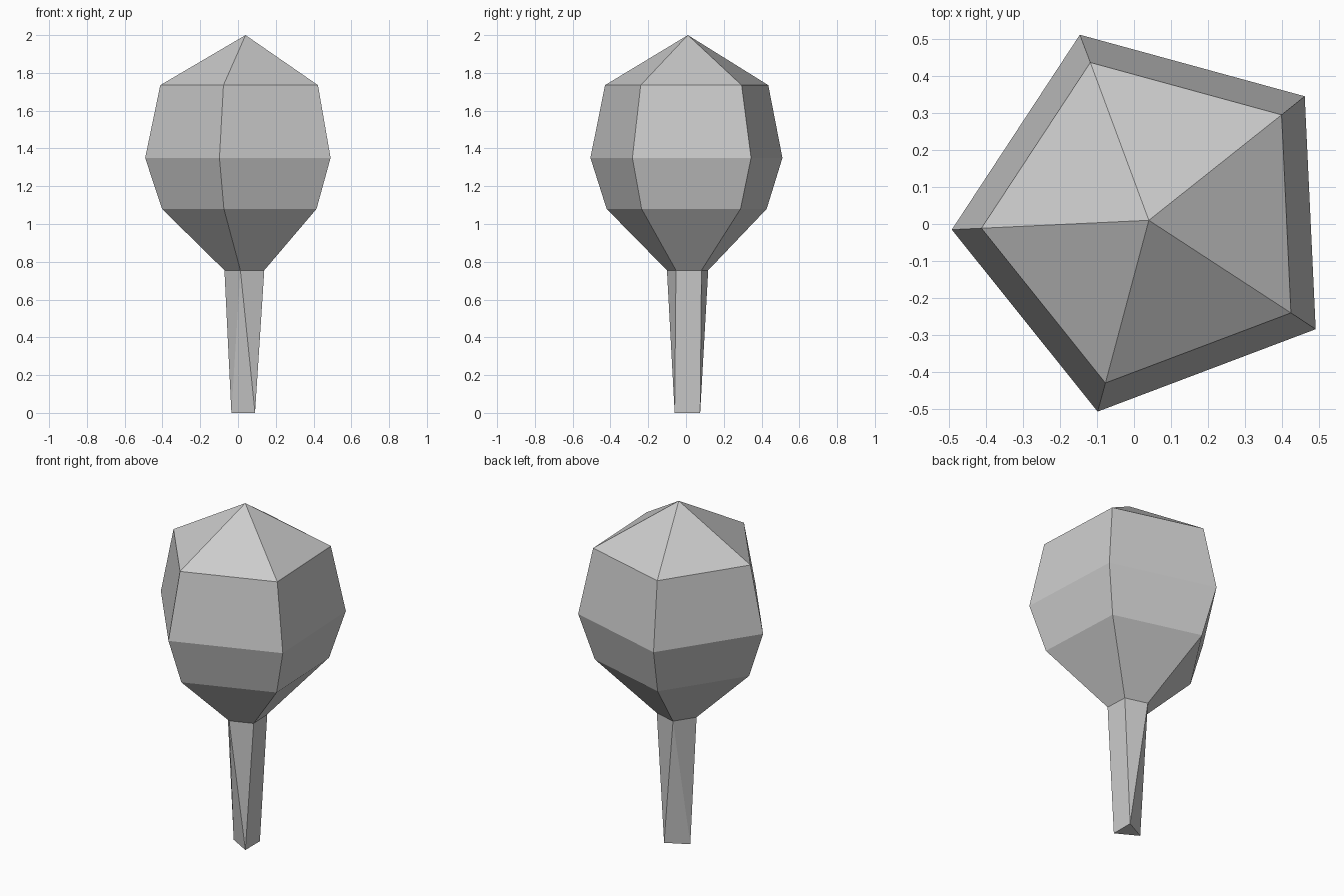
import bpy, bmesh, math

if "Cube" in bpy.data.objects:
    bpy.data.objects.remove(bpy.data.objects["Cube"])

CX, CY = 0.043, 0.01
START = math.radians(182.7)


def ring(z, r):
    """Five-sided ring around the tree axis."""
    return [(CX + r * math.cos(START + k * math.tau / 5),
             CY + r * math.sin(START + k * math.tau / 5), z) for k in range(5)]


grey = bpy.data.materials.new("light_grey")
grey.diffuse_color = (0.6, 0.6, 0.6, 1)
grey.use_nodes = True
grey.node_tree.nodes["Principled BSDF"].inputs["Base Color"].default_value = grey.diffuse_color


def add_part(name, points, faces):
    bm = bmesh.new()
    verts = [bm.verts.new(p) for p in points]
    for f in faces:
        bm.faces.new([verts[i] for i in f])
    mesh = bpy.data.meshes.new(name)
    bm.to_mesh(mesh)
    bm.free()
    mesh.materials.append(grey)
    obj = bpy.data.objects.new(name, mesh)
    bpy.context.collection.objects.link(obj)


NECK = (0.755, 0.115)

# Crown: stacked five-sided rings closed by a pointed tip
levels = [NECK, (1.08, 0.446), (1.35, 0.535), (1.735, 0.455)]
points = [p for z, r in levels for p in ring(z, r)] + [(0.04, 0.01, 2.0)]
faces = []
for k in range(5):
    n = (k + 1) % 5
    for lv in range(len(levels) - 1):
        a, b = lv * 5, lv * 5 + 5
        faces.append((a + k, a + n, b + n, b + k))
    top = 5 * (len(levels) - 1)
    faces.append((top + k, top + n, len(points) - 1))
add_part("crown", points, faces)

# Trunk: five-sided neck tapering to a triangular foot
foot = [(-0.035, 0.01, 0), (0.09, -0.06, 0), (0.09, 0.075, 0)]
add_part("trunk", ring(*NECK) + foot, [
    (5, 1, 0), (5, 6, 1), (6, 2, 1), (6, 7, 3, 2),
    (7, 4, 3), (7, 5, 4), (5, 0, 4), (5, 7, 6)])
